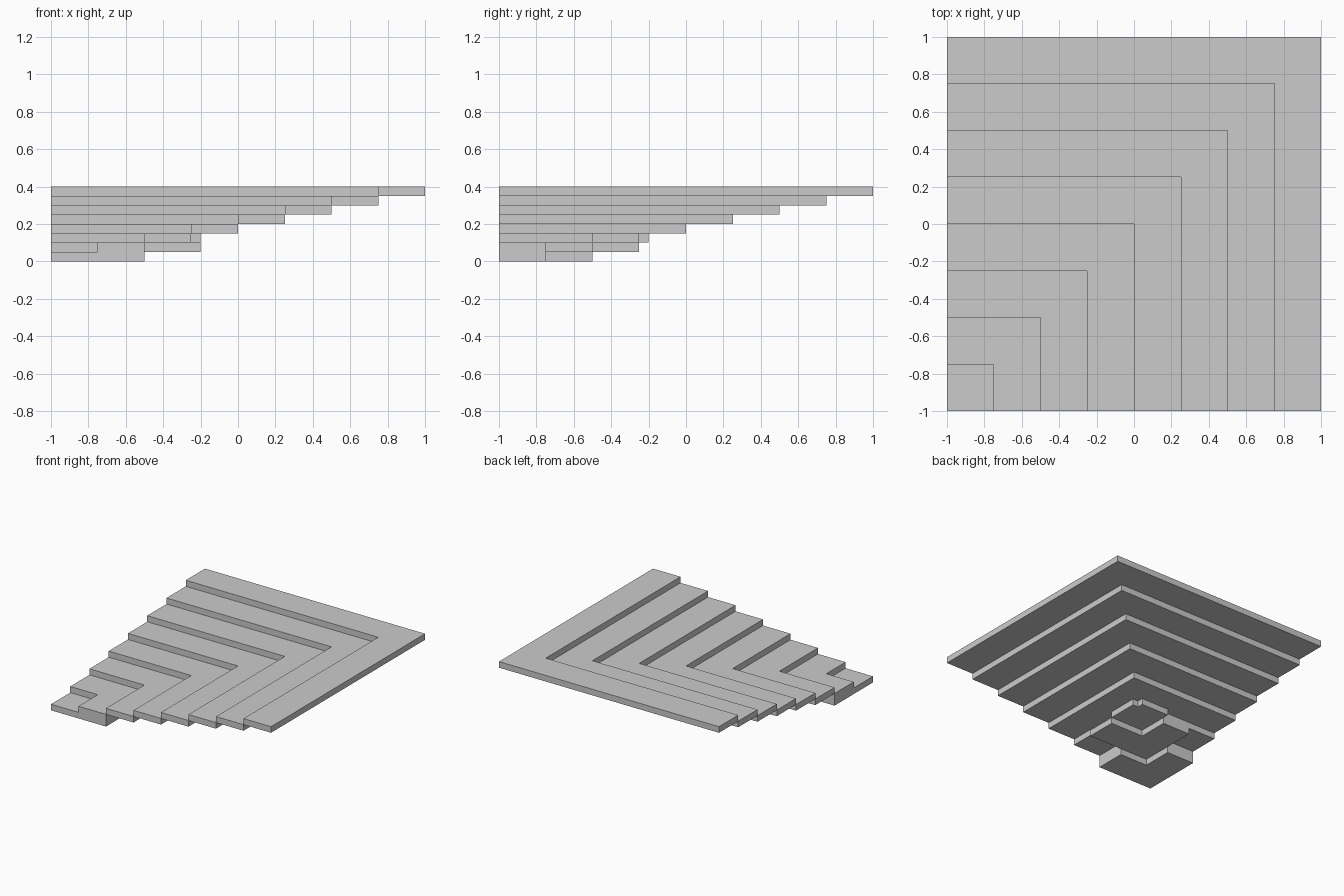
import bpy, bmesh
from math import radians

if "Cube" in bpy.data.objects:
    bpy.data.objects.remove(bpy.data.objects["Cube"])

RUN, RISE, COUNT = 0.25, 0.05, 8
xs = [-1, -0.75, -0.5, -0.25, -0.2, 0, 0.25, 0.5, 0.75, 1]
n = len(xs) - 1

# Support blocks under the lowest steps: x0, x1, y0, y1, layer
supports = [
    (-0.75, -0.5, -1, -0.75, 0), (-1, -0.75, -0.75, -0.5, 0),
    (-0.5, -0.2, -0.75, -0.5, 1), (-0.75, -0.5, -0.5, -0.25, 1),
    (-0.25, -0.2, -0.5, -0.25, 2), (-0.5, -0.25, -0.25, -0.2, 2),
]


def filled(i, j, k):
    """Is cell (i, j) solid in layer k?"""
    if not (0 <= i < n and 0 <= j < n and 0 <= k < COUNT):
        return False
    x, y = (xs[i] + xs[i + 1]) / 2, (xs[j] + xs[j + 1]) / 2
    # L-shaped slab of this layer
    if int((max(x, y) + 1) / RUN) == k:
        return True
    return any(k == s[4] and s[0] < x < s[1] and s[2] < y < s[3] for s in supports)


# Merge slabs and supports into one outer skin, without inner faces
bm = bmesh.new()
points = {}


def vert(p):
    if p not in points:
        points[p] = bm.verts.new((xs[p[0]], xs[p[1]], p[2] * RISE))
    return points[p]


for i in range(n):
    for j in range(n):
        for k in range(COUNT):
            if not filled(i, j, k):
                continue
            for axis in range(3):
                for side in (0, 1):
                    nb = [i, j, k]
                    nb[axis] += 1 if side else -1
                    if filled(*nb):
                        continue
                    u, v = (axis + 1) % 3, (axis + 2) % 3
                    ring = []
                    for a, b in ((0, 0), (1, 0), (1, 1), (0, 1)):
                        p = [i, j, k]
                        p[axis] += side
                        p[u] += a
                        p[v] += b
                        ring.append(vert(tuple(p)))
                    bm.faces.new(ring if side else ring[::-1])

# Join flat neighbours into large clean faces
bmesh.ops.dissolve_limit(bm, angle_limit=radians(1), verts=bm.verts[:], edges=bm.edges[:])

mesh = bpy.data.meshes.new("corner_stairs")
bm.to_mesh(mesh)
bm.free()
bpy.context.collection.objects.link(bpy.data.objects.new("corner_stairs", mesh))
